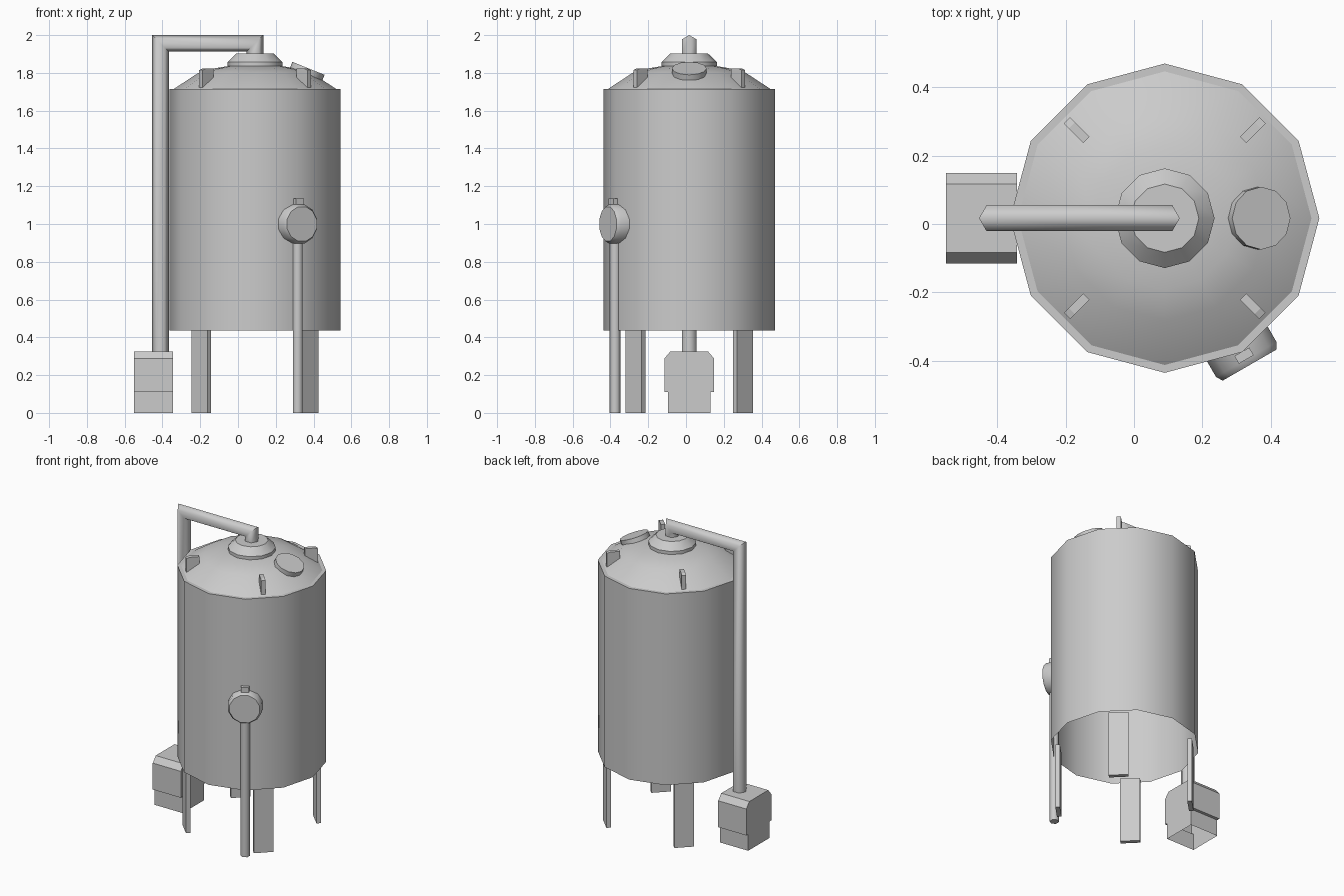
import bpy, bmesh
from math import pi, sin, cos, radians
from mathutils import Matrix, Vector

if "Cube" in bpy.data.objects:
    bpy.data.objects.remove(bpy.data.objects["Cube"])

CX, CY = 0.09, 0.017          # tank axis
AXIS = Matrix.Translation((CX, CY, 0))


def finish(name, bm, mat=Matrix(), smooth=None, recalc=True):
    if recalc:
        bmesh.ops.recalc_face_normals(bm, faces=bm.faces)
    bm.transform(mat)
    me = bpy.data.meshes.new(name)
    bm.to_mesh(me)
    bm.free()
    ob = bpy.data.objects.new(name, me)
    bpy.context.collection.objects.link(ob)
    if smooth:
        bpy.ops.object.select_all(action='DESELECT')
        ob.select_set(True)
        bpy.context.view_layer.objects.active = ob
        bpy.ops.object.shade_smooth_by_angle(angle=radians(smooth))
    return ob


def loft(bm, rings, cap_start=False, cap_end=False):
    vs = [[bm.verts.new(p) for p in r] for r in rings]
    n = len(vs[0])
    for a, b in zip(vs, vs[1:]):
        for i in range(n):
            j = (i + 1) % n
            bm.faces.new((a[i], a[j], b[j], b[i]))
    if cap_start:
        bm.faces.new(vs[0][::-1])
    if cap_end:
        bm.faces.new(vs[-1])


def lathe(name, profile, mat, sides=12, phase=0.0, cap_start=False, smooth=32):
    bm = bmesh.new()
    rings = [[(r * cos(phase + 2 * pi * i / sides), r * sin(phase + 2 * pi * i / sides), z)
              for i in range(sides)] for r, z in profile]
    loft(bm, rings, cap_start, True)
    return finish(name, bm, mat, smooth, recalc=False)


def box(name, size, mat):
    bm = bmesh.new()
    bmesh.ops.create_cube(bm, size=1, matrix=Matrix.Diagonal((*size, 1)))
    return finish(name, bm, mat)


def extrude_profile(name, pts, depth, mat, open_edge=None):
    # pts are (horizontal, vertical), extruded symmetrically along local y
    bm = bmesh.new()
    loft(bm, [[(u, d, v) for u, v in pts] for d in (-depth / 2, depth / 2)], True, True)
    bmesh.ops.recalc_face_normals(bm, faces=bm.faces)
    if open_edge is not None:
        bm.faces.ensure_lookup_table()
        bmesh.ops.delete(bm, geom=[f for f in bm.faces
                                   if all(abs(v.co.z - open_edge) < 1e-5 for v in f.verts)],
                         context='FACES')
    return finish(name, bm, mat)


# Tank shell with domed roof, open underneath
lathe("tank", [(0.453, 0.435), (0.453, 1.715), (0.43, 1.715), (0.30, 1.80),
               (0.21, 1.825), (0.12, 1.84)], AXIS)

# Stepped neck at the top of the roof
lathe("roof_neck", [(0.146, 1.825), (0.146, 1.857), (0.10, 1.902)], AXIS)

# Tilted access hatch
lathe("roof_hatch", [(0.092, -0.032), (0.092, 0)],
      Matrix.Translation((0.373, CY, 1.824)) @ Matrix.Rotation(radians(22), 4, 'Y'))

# Legs and lifting lugs on the diagonals
for k in range(4):
    turn = AXIS @ Matrix.Rotation(radians(45 + 90 * k), 4, 'Z')
    box(f"leg_{k + 1}", (0.028, 0.12, 0.438), turn @ Matrix.Translation((0.402, 0, 0.219)))
    extrude_profile(f"lifting_lug_{k + 1}",
                    [(0.405, 1.72), (0.405, 1.815), (0.385, 1.822), (0.325, 1.822), (0.325, 1.77)],
                    0.026, turn)

# Mitred six-sided overflow pipe from pump to neck
R, PX, PZ = 0.044, -0.41, 1.956
hexa = [(R * cos(pi * i / 3), R * sin(pi * i / 3)) for i in range(6)]
bm = bmesh.new()
loft(bm, [[(PX + u, CY + v, 0.31) for u, v in hexa],
          [(PX + u, CY + v, PZ - u) for u, v in hexa],
          [(CX - u, CY + v, PZ - u) for u, v in hexa],
          [(CX - u, CY + v, 1.89) for u, v in hexa]], True, True)
finish("top_pipe", bm, smooth=62)

# Pump housing: chamfered top, narrower base, open at the ground
half = [(0.112, 0), (0.112, 0.11), (0.132, 0.11), (0.132, 0.287), (0.10, 0.325)]
extrude_profile("pump_housing", half + [(-u, v) for u, v in half[::-1]], 0.208,
                Matrix.Translation((-0.447, CY, 0)) @ Matrix.Rotation(pi / 2, 4, 'Z'),
                open_edge=0)

# Gauge assembly on the front right of the shell
side = AXIS @ Matrix.Rotation(radians(-60), 4, 'Z')
lathe("gauge", [(0.106, 0.38), (0.106, 0.478), (0.094, 0.497)],
      side @ Matrix.Translation((0, 0, 1.0)) @ Matrix.Rotation(pi / 2, 4, 'Y'),
      phase=radians(15))
box("gauge_tab", (0.026, 0.05, 0.05), side @ Matrix.Translation((0.465, 0, 1.11)))
lathe("gauge_pipe", [(0.029, 0), (0.029, 0.93)], side @ Matrix.Translation((0.453, 0, 0)),
      sides=6, phase=radians(30), cap_start=True, smooth=62)
